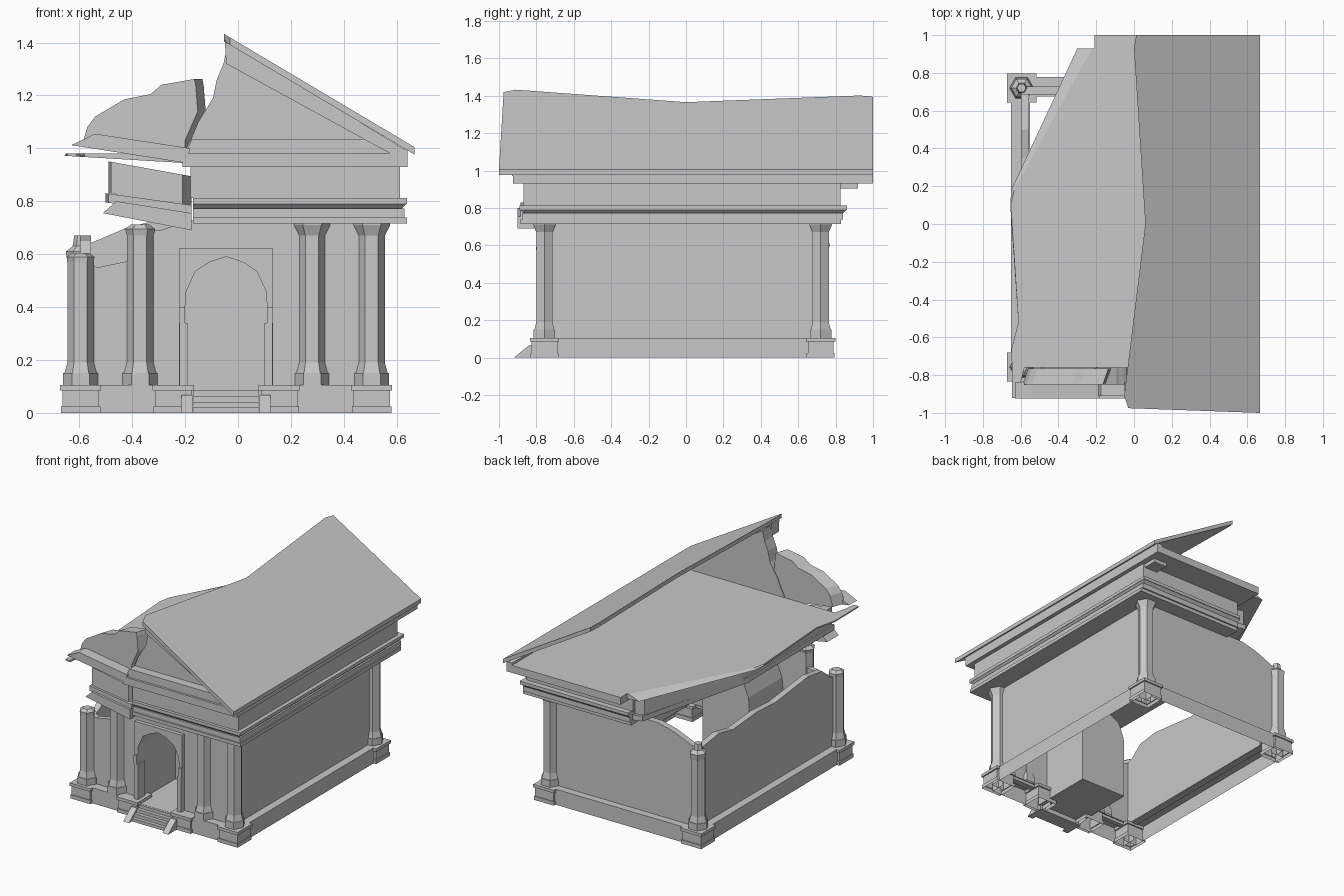
import bpy, bmesh, math
from mathutils import Vector

cube = bpy.data.objects.get("Cube")
if cube:
    bpy.data.objects.remove(cube, do_unlink=True)

stone = bpy.data.materials.new("grey_stone")
stone.use_nodes = True
grey = (0.58, 0.58, 0.58, 1)
stone.diffuse_color = grey
stone.node_tree.nodes["Principled BSDF"].inputs["Base Color"].default_value = grey

CX = -0.045                 # centre line of the building
FRONT, BACK = -0.757, 0.72  # column rows
LEFT, RIGHT = -0.595, 0.505


def finish(name, bm):
    mesh = bpy.data.meshes.new(name)
    bm.to_mesh(mesh)
    bm.free()
    mesh.materials.append(stone)
    bpy.context.collection.objects.link(bpy.data.objects.new(name, mesh))


def loft(name, lower, upper, open_sides=()):
    """Solid between two matching rings, without faces that point to open_sides."""
    bm = bmesh.new()
    a = [bm.verts.new(p) for p in lower]
    b = [bm.verts.new(p) for p in upper]
    n = len(a)
    bm.faces.new(a)
    bm.faces.new(b[::-1])
    for i in range(n):
        j = (i + 1) % n
        bm.faces.new((a[i], b[i], b[j], a[j]))
    bmesh.ops.recalc_face_normals(bm, faces=bm.faces)
    gone = [f for f in bm.faces if any(f.normal.dot(Vector(d)) > .9 for d in open_sides)]
    bmesh.ops.delete(bm, geom=gone, context="FACES")
    finish(name, bm)


def along_y(name, pts, y0, y1, shift=0):
    loft(name, [(x, y0, z) for x, z in pts], [(x + shift, y1, z) for x, z in pts])


def along_x(name, pts, x0, x1):
    loft(name, [(x0, y, z) for y, z in pts], [(x1, y, z) for y, z in pts])


def slab(name, plan, height, thick):
    """Plan outline lifted to height(x), with a vertical thickness."""
    loft(name, [(x, y, height(x) - thick) for x, y in plan],
         [(x, y, height(x)) for x, y in plan])


def box(name, x0, x1, y0, y1, z0, z1, flare=0, open_sides=()):
    """Block whose top may flare outward."""
    f = flare
    loft(name, [(x0, y0, z0), (x1, y0, z0), (x1, y1, z0), (x0, y1, z0)],
         [(x0, y0 - f, z1), (x1 + f, y0 - f, z1), (x1 + f, y1 + f, z1), (x0, y1 + f, z1)],
         open_sides)


def stack(name, x, y, profile, sides=6, turn=0):
    """Upright prism from (radius, height) steps, hollow below."""
    bm = bmesh.new()
    angles = [turn + k * math.tau / sides for k in range(sides)]
    rings = [[bm.verts.new((x + r * math.cos(t), y + r * math.sin(t), z)) for t in angles]
             for r, z in profile]
    for a, b in zip(rings, rings[1:]):
        for k in range(sides):
            j = (k + 1) % sides
            bm.faces.new((a[k], a[j], b[j], b[k]))
    bm.faces.new(rings[-1])
    finish(name, bm)


# Plinths with foot and cap
steps = [(.075, 0), (.075, .025), (.069, .025), (.069, .085), (.078, .085), (.078, .105)]
square = [(r * math.sqrt(2), z) for r, z in steps]
for name, x, y in (("front_left_plinth", RIGHT, FRONT), ("front_right_plinth", LEFT, FRONT),
                   ("back_left_plinth", RIGHT, BACK), ("back_right_plinth", LEFT, BACK),
                   ("inner_left_plinth", CX + .2, FRONT), ("inner_right_plinth", CX - .2, FRONT)):
    stack(name, x, y, square, 4, math.pi / 4)

# Low base walls, hollow behind
DOWN = (0, 0, -1)
box("left_base", RIGHT - .045, RIGHT + .055, FRONT, BACK, 0, .105, 0, (DOWN, (-1, 0, 0)))
box("right_base", LEFT - .055, LEFT + .045, FRONT, BACK, 0, .105, 0, (DOWN, (1, 0, 0)))
box("back_base", LEFT, RIGHT, BACK - .045, BACK + .057, 0, .105, 0, (DOWN, (0, -1, 0)))
for name, x0, x1 in (("front_right_base", LEFT, CX - .15), ("front_left_base", CX + .15, RIGHT)):
    box(name, x0, x1, FRONT - .057, FRONT + .045, 0, .105, 0, (DOWN, (0, 1, 0)))

# Columns, those on the ruined side broken short
foot = [(.066, .105), (.066, .15), (.061, .15), (.05, .19)]
whole = foot + [(.05, .67), (.07, .71), (.07, .725)]
for name, x, y in (("front_left_column", RIGHT, FRONT), ("back_left_column", RIGHT, BACK),
                   ("inner_left_column", CX + .325, FRONT)):
    stack(name, x, y, whole)
stack("inner_right_column", CX - .325, FRONT, foot + [(.05, .67), (.057, .695), (.035, .712)])
stack("front_right_column", LEFT, FRONT, foot + [(.05, .57), (.052, .59), (.03, .605)])
stack("back_right_column", LEFT, BACK, foot + [(.05, .57), (.056, .61), (.03, .63), (.024, .67)])

# Side and back walls with broken tops, set in from the base edge
box("left_wall", RIGHT - .04, RIGHT + .002, FRONT, BACK, .1, .73)
along_x("right_wall", [(FRONT, .1), (BACK, .1), (BACK, .62), (.5, .65), (.35, .62), (.1, .64),
                       (-.1, .63), (-.45, .67), (-.6, .65), (-.68, .58), (FRONT, .55)],
        LEFT - .002, LEFT + .04)
along_y("back_wall", [(LEFT, .1), (RIGHT, .1), (RIGHT, .73), (-.3, .73), (-.42, .7),
                      (-.55, .645), (LEFT, .64)], BACK - .035, BACK + .007)

# Arched doorway
def arch(w, top, foot_z):
    half = [(w, foot_z), (w, .4), (w * .97, .46), (w * .75, top - .055),
            (w * .4, top - .02)]
    return ([(CX - x, z) for x, z in half] + [(CX, top)] + [(CX + x, z) for x, z in half[::-1]])


opening = arch(.155, .59, .085)
along_y("front_wall", [(-.295, .085)] + opening + [(RIGHT, .085), (RIGHT, .73), (-.17, .73),
                                                   (-.295, .69)], -.76, -.718)
along_y("broken_front_wall", [(LEFT, .085), (-.295, .085), (-.295, .69), (-.36, .69), (-.4, .577),
                              (-.53, .55), (LEFT, .58)], -.755, -.72)
along_y("door_frame", [(CX - .178, .085)] + opening + [(CX + .178, .085), (CX + .178, .622),
                                                       (CX - .178, .622)], -.785, -.73)
along_y("door_vault", arch(.175, .61, .03) + opening[::-1], -.72, -.38)
along_y("door_back", arch(.175, .61, .03), -.38, -.36)
box("door_floor", CX - .175, CX + .175, -.8, -.36, .03, .085)
for side in (-1, 1):
    a, b = sorted((CX + side * .146, CX + side * .176))
    box("door_jamb", a, b, -.795, -.72, .085, .34)
    a, b = sorted((CX + side * .155, CX + side * .178))
    box("door_impost", a, b, -.795, -.72, .34, .4)

# Steps and their sloped side walls
for i in range(4):
    box("step", CX - .125, CX + .125, -.89 + i * .025, -.79, i * .021, (i + 1) * .021)
for side in (-1, 1):
    a, b = sorted((CX + side * .125, CX + side * .168))
    along_x("step_side", [(-.92, 0), (-.79, 0), (-.79, .068), (-.835, .068)], a, b)

# Standing entablature, stacked bands
for name, x0, x1, y0, y1, z0, z1, flare in (
        ("architrave", -.17, .638, -.885, .83, .715, .738, 0),
        ("architrave_band", -.17, .63, -.877, .84, .738, .772, 0),
        ("architrave_cove", -.17, .618, -.868, .84, .772, .79, .018),
        ("architrave_cap", -.17, .638, -.89, .862, .79, .812, 0),
        ("frieze", -.18, .612, -.87, .825, .812, .93, 0),
        ("cornice", -.21, .64, -.925, 1, .93, .98, 0)):
    box(name, x0, x1, y0, y1, z0, z1, flare)
box("back_bracket", .5, .6, .82, .92, .905, .93)

# Roof slope with a broken ridge
slab("roof_slope", [(.667, -1), (-.03, -.975), (-.052, -.91), (.06, 0), (0, .93), (.012, 1),
                    (.667, 1)], lambda x: 1.401 - .594 * x, .028)
box("eave_band", .6, .64, -.93, 1, .97, .995)

# Front gable with raking and level mouldings
along_y("gable", [(-.21, .97), (.62, .97), (-.04, 1.39), (-.055, 1.32), (-.08, 1.26),
                  (-.095, 1.19), (-.15, 1.1), (-.175, 1.04)], -.85, -.76)
along_y("raking_moulding", [(-.05, 1.41), (-.045, 1.32), (.585, .975), (.64, .99)], -.925, -.84)
along_y("level_moulding", [(-.2, .975), (.6, .975), (.51, 1.035), (-.175, 1.035)], -.91, -.84)

# Sagging right side: ceiling with a chamfered break, frieze and architrave
inner = [(-.21, -.76), (-.58, -.76), (-.6, -.84), (-.61, -.92), (-.645, -.92), (-.648, -.66),
         (-.612, -.52)]
loft("fallen_ceiling",
     [(x, y, .945 - .06 * (x + .21)) for x, y in
      inner + [(-.655, .1), (-.65, .18), (-.3, .93), (-.21, .93)]],
     [(x, y, .98) for x, y in
      inner + [(-.652, .1), (-.635, .18), (-.222, .93), (-.21, .93)]])
slab("fallen_frieze", [(-.21, -.87), (-.48, -.87), (-.49, .1), (-.25, .8), (-.18, .8),
                       (-.175, -.8)], lambda x: .895 - .18 * (x + .18), .12)
slab("fallen_architrave", [(-.175, -.885), (-.49, -.885), (-.5, .05), (-.25, .82), (-.175, .82)],
     lambda x: .785 - .14 * (x + .175), .035)
along_y("fallen_architrave_front", [(-.175, .69), (-.51, .755), (-.46, .8), (-.175, .755)],
        -.9, -.78)

# Fallen gable fragment and its moulding
along_y("fallen_gable", [(-.2, .95), (-.59, 1.01), (-.57, 1.08), (-.54, 1.12), (-.43, 1.185),
                         (-.33, 1.205), (-.29, 1.24), (-.165, 1.262), (-.16, 1.24),
                         (-.152, 1.14), (-.2, 1.03)], -.85, -.765, .03)
along_y("fallen_gable_foot", [(-.2, .945), (-.63, 1.012), (-.54, 1.055), (-.18, 1.0)], -.925, -.84)
